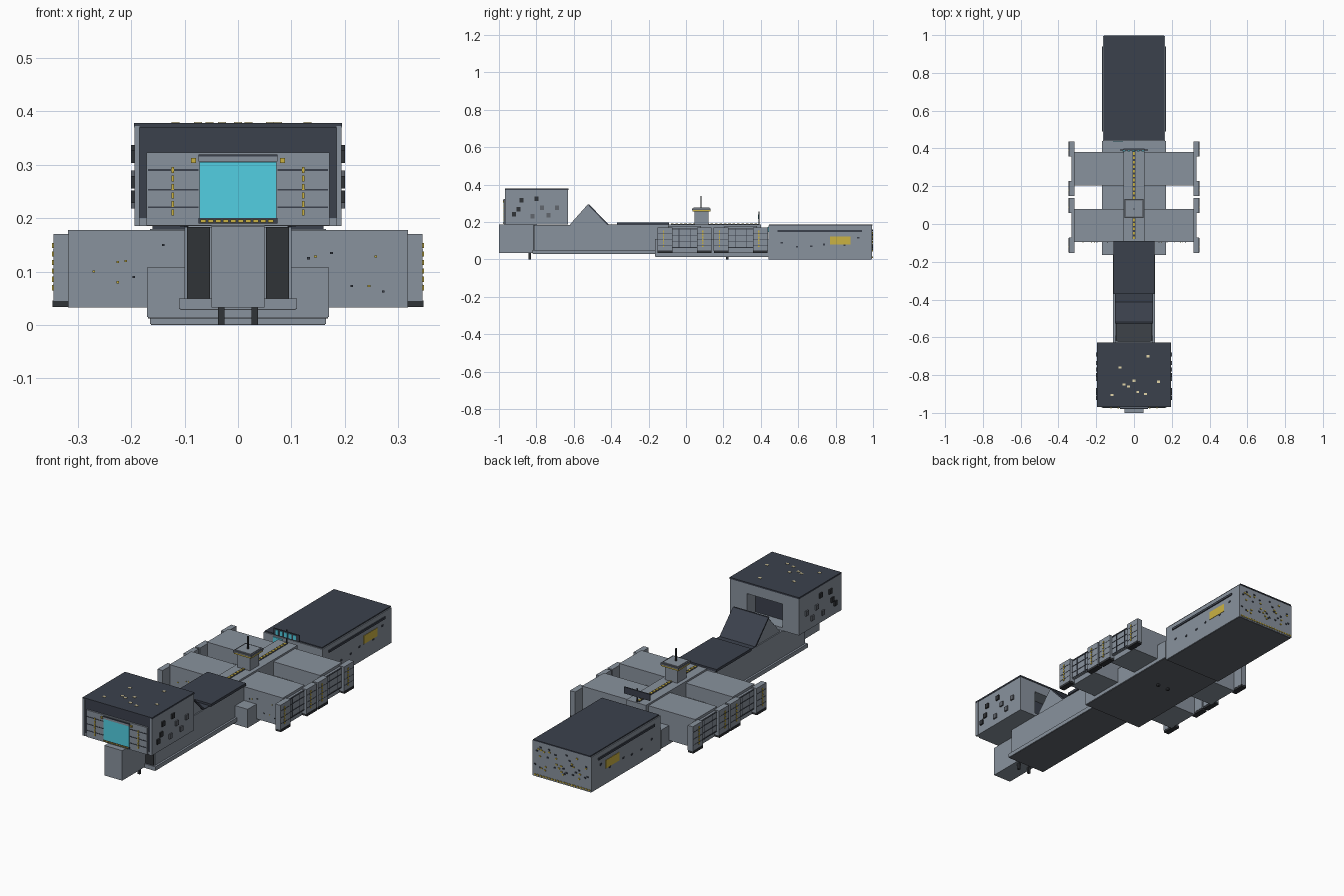
import bpy, bmesh, random
from mathutils import Matrix, Vector

random.seed(4)
if "Cube" in bpy.data.objects:
    bpy.data.objects.remove(bpy.data.objects["Cube"], do_unlink=True)


def paint(name, r, g, b):
    mat = bpy.data.materials.new(name)
    mat.use_nodes = True
    mat.diffuse_color = (r, g, b, 1)
    mat.node_tree.nodes["Principled BSDF"].inputs["Base Color"].default_value = (r, g, b, 1)
    return mat


steel = paint("steel grey", .25, .288, .337)
slate = paint("dark slate", .044, .053, .073)
charcoal = paint("charcoal", .03, .033, .038)
panel = paint("panel grey", .12, .132, .155)
glass = paint("cyan glass", .085, .62, .76)
yellow = paint("marking yellow", .6, .45, .055)
cream = paint("lamp cream", .78, .68, .4)


def finish(name, mat, bm):
    bmesh.ops.recalc_face_normals(bm, faces=bm.faces)
    mesh = bpy.data.meshes.new(name)
    bm.to_mesh(mesh)
    bm.free()
    mesh.materials.append(mat)
    obj = bpy.data.objects.new(name, mesh)
    bpy.context.collection.objects.link(obj)
    return obj


def blocks(name, mat, parts, mirror=False):
    """One object from boxes given as (x range, y range, z range)."""
    bm = bmesh.new()
    for part in parts:
        for side in ((1, -1) if mirror else (1,)):
            lo, hi = (Vector(corner) for corner in zip(*part))
            mid = (lo + hi) / 2
            mid.x *= side
            place = Matrix.Translation(mid) @ Matrix.Diagonal((*(hi - lo), 1))
            bmesh.ops.create_cube(bm, size=1, matrix=place)
    return finish(name, mat, bm)


def slab(name, mat, half, y, z):
    """Box centred on x."""
    return blocks(name, mat, [((-half, half), y, z)])


def pair(name, mat, x, y, z):
    """Box mirrored left and right."""
    return blocks(name, mat, [(x, y, z)], mirror=True)


def prism(name, mat, half, outline):
    """Side outline in y and z, extruded across x."""
    bm = bmesh.new()
    face = bm.faces.new([bm.verts.new((-half, y, z)) for y, z in outline])
    grown = bmesh.ops.extrude_face_region(bm, geom=[face])["geom"]
    moved = [v for v in grown if isinstance(v, bmesh.types.BMVert)]
    bmesh.ops.translate(bm, verts=moved, vec=(2 * half, 0, 0))
    return finish(name, mat, bm)


def span(centre, size):
    return (centre - size / 2, centre + size / 2)


def dashes(start, end, count, fill=.6):
    step = (end - start) / count
    return [(start + i * step, start + (i + fill) * step) for i in range(count)]


def spots(count, a, b, size):
    """Random small patches inside two ranges."""
    return [(span(random.uniform(*a), size), span(random.uniform(*b), size * .7))
            for _ in range(count)]


# Rear cargo hull
slab("rear_hull", steel, .165, (.44, .995), (.002, .18))
slab("rear_roof", slate, .16, (.445, .998), (.18, .186))
slab("rear_underside", panel, .163, (.442, .993), (0, .003))
pair("rear_side_rail", slate, (.164, .17), (.49, .94), (.145, .156))
pair("rear_side_sign", yellow, (.164, .167), (.77, .88), (.08, .122))
blocks("rear_front_window", glass, [((-.11, -.058), (.436, .441), (.145, .172))])
blocks("rear_side_ports", slate,
       [((.164, .168), y, z) for y, z in spots(6, (.48, .96), (.06, .13), .012)], True)
for label, mat, count in (("yellow", yellow, 20), ("dark", slate, 20)):
    blocks("rear_lights_" + label, mat,
           [(x, (.994, .999), z) for x, z in spots(count, (-.15, .15), (.04, .16), .009)])
blocks("rear_edge_dashes", yellow,
       [(x, (.994, .999), (.008, .014)) for x in dashes(-.16, .16, 20)])

# Middle hull and spine
slab("middle_hull", steel, .17, (-.165, .44), (.015, .108))
slab("middle_underside", panel, .168, (-.163, .44), (.012, .016))
slab("spine_keel", steel, .11, (-.82, -.1), (.03, .05))
slab("spine_underside", panel, .108, (-.818, -.1), (.028, .031))
slab("spine_beam", steel, .1, (-.81, -.09), (.05, .183))
pair("spine_front_panel", charcoal, (.052, .095), (-.815, -.805), (.05, .183))
slab("nose_block", steel, .05, (-1, -.8), (.033, .185))
slab("forward_deck", slate, .108, (-.37, -.09), (.183, .196))
slab("spine_ridge", steel, .055, (-.09, .4), (.1, .187))
slab("ridge_strip", slate, .009, (-.08, .39), (.186, .189))
blocks("ridge_dashes", yellow,
       [(span(0, .013), y, (.188, .191)) for y in dashes(-.08, .39, 20)])
blocks("landing_legs", charcoal,
       [((.025, .037), span(-.835, .012), (0, .04)),
        ((.025, .037), span(.22, .012), (0, .02))], True)

# Folding ramp behind the head
prism("ramp_wedge", steel, .094, [(-.62, .183), (-.523, .29), (-.42, .183)])
prism("ramp_rear_plate", slate, .1, [(-.527, .294), (-.519, .294), (-.41, .184), (-.422, .184)])
prism("ramp_front_plate", steel, .088, [(-.621, .186), (-.525, .294), (-.523, .288), (-.615, .184)])
slab("ramp_landing", slate, .1, (-.42, -.37), (.182, .186))

# Command head, with a bay open to the rear
slab("head_floor", steel, .193, (-.965, -.63), (.185, .2))
pair("head_side_wall", steel, (.1, .193), (-.96, -.63), (.2, .372))
slab("head_lintel", steel, .1, (-.96, -.63), (.32, .372))
slab("head_core", slate, .1, (-.96, -.7), (.2, .32))
slab("head_roof", slate, .195, (-.968, -.628), (.37, .378))
slab("head_brow", slate, .185, (-.964, -.955), (.188, .374))
pair("head_front_trim", steel, (.184, .194), (-.968, -.95), (.185, .372))
slab("head_face", steel, .171, (-.972, -.96), (.186, .323))
slab("head_window", glass, .072, (-.976, -.97), (.2, .305))
slab("window_sill", slate, .074, (-.976, -.97), (.19, .2))
slab("window_lintel", steel, .074, (-.979, -.97), (.306, .315))
slab("window_hood", slate, .074, (-.979, -.97), (.315, .319))
blocks("window_sill_dashes", yellow,
       [(x, (-.979, -.974), (.192, .197)) for x in dashes(-.07, .07, 10, .75)])
blocks("head_face_seams", slate,
       [((.074, .168), (-.974, -.97), span(z, .003)) for z in (.22, .253, .29)], True)
blocks("head_face_marks", yellow,
       [(span(.122, .005), (-.976, -.97), z) for z in dashes(.205, .3, 6, .7)]
       + [(span(.083, .009), (-.978, -.97), span(.308, .009))], True)
blocks("head_roof_lamps", cream,
       [(span(x, .015), span(y, .011), (.377, .38)) for x, y in
        ((.075, -.7), (-.075, -.76), (0, -.83), (-.053, -.85), (-.03, -.86),
         (.13, -.835), (.02, -.89), (.06, -.9), (-.117, -.905))])
for tone, mat, places in (
        ("dark", charcoal, ((-.88, .315), (-.8, .325), (-.895, .267), (-.92, .24))),
        ("pale", panel, ((-.77, .277), (-.735, .235), (-.69, .277), (-.82, .23)))):
    blocks("head_ports_" + tone, mat,
           [((.192, .2), span(y, .022), span(z, .024)) for y, z in places], True)

# Side cargo pods with grilled end caps
for label, front, back in (("front", -.095, .08), ("rear", .205, .38)):
    mid = (front + back) / 2
    pair(label + "_pod", steel, (.05, .318), (front, back), (.033, .178))
    pair(label + "_pod_grille", steel, (.318, .33), (front, back), (.06, .165))
    blocks(label + "_grille_seams", slate,
           [((.329, .332), (front, back), span(z, .003)) for z in (.065, .095, .13, .16)]
           + [((.329, .332), span(y, .003), (.06, .165)) for y in (mid - .03, mid + .03)], True)
    ends = (mid - .105, mid + .105)
    blocks(label + "_pod_flanges", steel,
           [((.316, .345), span(y, .08), (.045, .17)) for y in ends], True)
    blocks(label + "_flange_feet", charcoal,
           [((.317, .347), span(y, .078), (.034, .046)) for y in ends], True)
    blocks(label + "_flange_seams", slate,
           [((.344, .346), span(y, .076), span(z, .002)) for y in ends for z in (.075, .105, .14)],
           True)
    blocks(label + "_flange_dashes", yellow,
           [((.344, .348), span(y - .008, .007), z)
            for y in ends for z in dashes(.065, .16, 6)], True)

# Small lights on the forward pod faces
for tone, mat, places in (
        ("yellow", yellow, ((-.27, .1), (-.225, .118), (-.21, .12), (-.225, .08),
                            (.145, .128), (.258, .128), (.245, .073))),
        ("dark", slate, ((-.14, .15), (-.195, .09), (.213, .073), (.272, .063),
                         (.132, .125), (.175, .135)))):
    blocks("pod_lights_" + tone, mat,
           [(span(x, .005), (-.098, -.094), span(z, .004)) for x, z in places])

# Sensor tower, mast and raised bridge screen
slab("tower", steel, .035, (.045, .12), (.185, .256))
slab("tower_band", yellow, .048, (.035, .13), (.256, .263))
slab("tower_cap", panel, .05, (.033, .132), (.263, .273))
slab("tower_cap_panel", steel, .043, (.04, .125), (.272, .276))
slab("tower_mast", charcoal, .003, span(.08, .006), (.27, .34))
slab("bridge_screen", slate, .073, (.388, .394), (.212, .245))
blocks("bridge_windows", glass,
       [(x, (.385, .389), (.217, .24)) for x in dashes(-.06, .065, 5)])
slab("bridge_post", charcoal, .003, span(.391, .005), (.185, .255))
